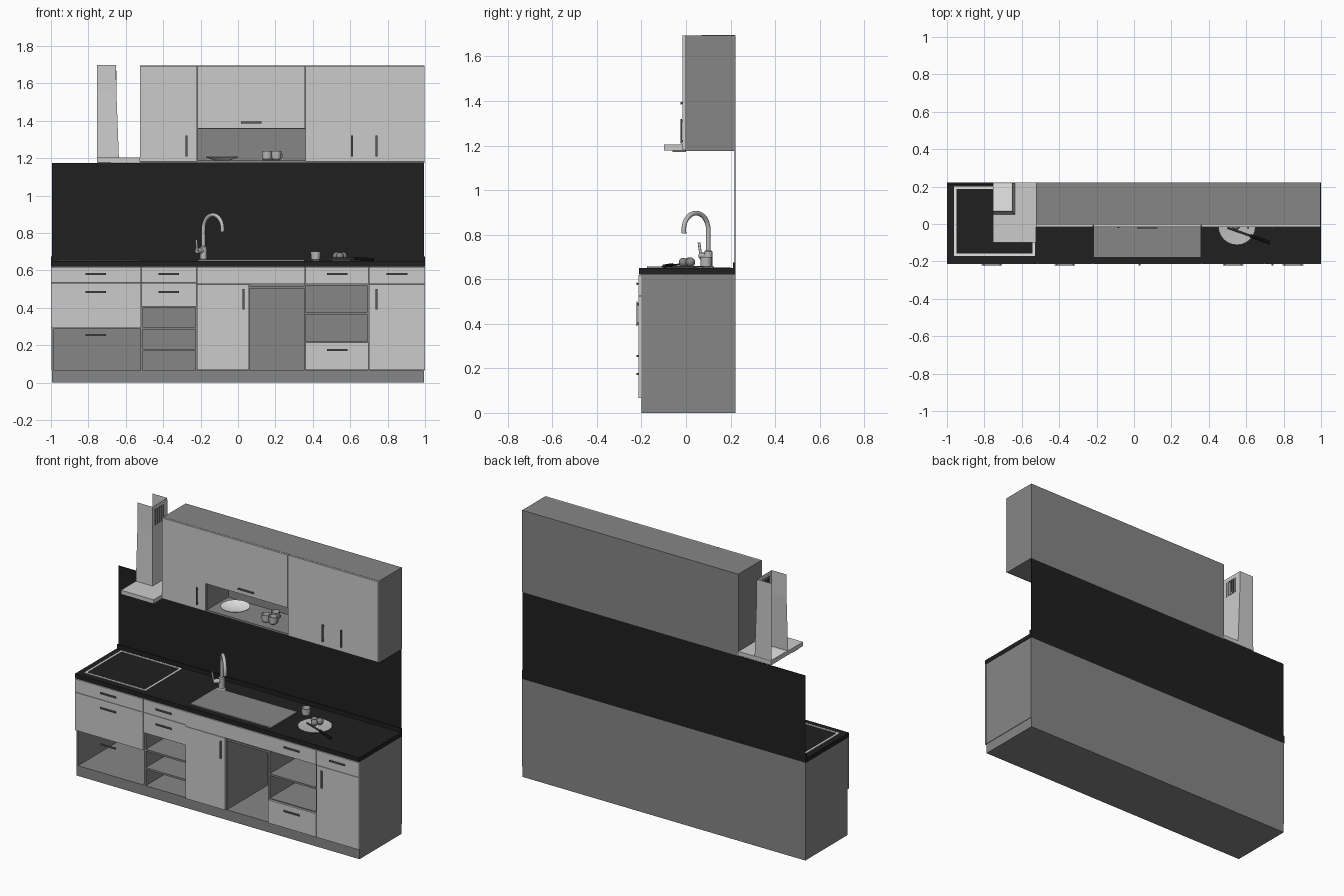
import bpy, bmesh, math
from mathutils import Vector

if "Cube" in bpy.data.objects:
    bpy.data.objects.remove(bpy.data.objects["Cube"])


def mat(name, v):
    m = bpy.data.materials.new(name)
    m.diffuse_color = (v, v, v, 1)
    m.use_nodes = True
    m.node_tree.nodes["Principled BSDF"].inputs["Base Color"].default_value = m.diffuse_color
    return m


LIGHT = mat("light_front", 0.60)
GREY = mat("carcass_grey", 0.24)
BLACK = mat("worktop_black", 0.014)
WHITE = mat("white", 0.85)
STEEL = mat("steel", 0.50)
DARK = mat("handle_dark", 0.10)


def finish(name, bm, m, smooth=False):
    me = bpy.data.meshes.new(name)
    bm.to_mesh(me)
    bm.free()
    ob = bpy.data.objects.new(name, me)
    bpy.context.collection.objects.link(ob)
    me.materials.append(m)
    if smooth:
        bpy.ops.object.select_all(action='DESELECT')
        ob.select_set(True)
        bpy.context.view_layer.objects.active = ob
        bpy.ops.object.shade_smooth_by_angle(angle=math.radians(40))
    return ob


def box(name, x0, x1, y0, y1, z0, z1, m):
    bm = bmesh.new()
    bmesh.ops.create_cube(bm, size=1)
    for v in bm.verts:
        v.co = ((x0 + x1) / 2 + v.co.x * (x1 - x0),
                (y0 + y1) / 2 + v.co.y * (y1 - y0),
                (z0 + z1) / 2 + v.co.z * (z1 - z0))
    return finish(name, bm, m)


def lathe(name, x, y, z, profile, m, n=24):
    bm = bmesh.new()
    rings = [[bm.verts.new((x + r * math.cos(2 * math.pi * i / n),
                            y + r * math.sin(2 * math.pi * i / n), z + h))
              for i in range(n)] for r, h in profile]
    for a, b in zip(rings, rings[1:]):
        for i in range(n):
            j = (i + 1) % n
            bm.faces.new((a[i], a[j], b[j], b[i]))
    bm.faces.new(rings[0][::-1])
    bm.faces.new(rings[-1])
    return finish(name, bm, m, True)


def tube(name, pts, r, m, n=12):
    bm = bmesh.new()
    pts = [Vector(p) for p in pts]
    rings = []
    for k, p in enumerate(pts):
        d = pts[min(k + 1, len(pts) - 1)] - pts[max(k - 1, 0)]
        q = d.to_track_quat('Z', 'Y')
        rings.append([bm.verts.new(p + q @ Vector((r * math.cos(2 * math.pi * i / n),
                     r * math.sin(2 * math.pi * i / n), 0))) for i in range(n)])
    for a, b in zip(rings, rings[1:]):
        # join each vertex to the nearest start so the tube never twists
        s = min(range(n), key=lambda t: (b[t].co - a[0].co).length)
        for i in range(n):
            bm.faces.new((a[i], a[(i + 1) % n], b[(i + 1 + s) % n], b[(i + s) % n]))
    bm.faces.new(rings[0][::-1])
    bm.faces.new(rings[-1])
    bmesh.ops.recalc_face_normals(bm, faces=bm.faces)
    return finish(name, bm, m, True)


def handle(x, z, face, vertical=False):
    w, h = (0.005, 0.055) if vertical else (0.055, 0.005)
    box("handle_bar", x - w, x + w, face - 0.009, face - 0.004, z - h, z + h, DARK)
    for s in (-0.8, 0.8):
        cx, cz = (x, z + s * h) if vertical else (x + s * w, z)
        box("handle_post", cx - 0.004, cx + 0.004, face - 0.005, face, cz - 0.004, cz + 0.004, DARK)


def front(x0, x1, z0, z1, y0, y1):
    g = 0.0012
    box("front_panel", x0 + g, x1 - g, y0, y1, z0 + g, z1 - g, LIGHT)


# ---- lower carcass: plinth, outer panels, dividers, shelves ----
FY, BY = -0.20, 0.222
box("plinth", -0.995, 0.995, FY, BY, 0, 0.065, GREY)
box("base_back", -0.998, 0.998, 0.21, BY, 0.065, 0.622, GREY)
for x0, x1 in ((-0.998, -0.985), (0.985, 0.998), (-0.522, -0.509), (-0.228, -0.216),
               (0.05, 0.062), (0.352, 0.364), (0.69, 0.702)):
    box("base_upright", x0, x1, FY, 0.21, 0.065, 0.622, GREY)
for x0, x1, zs in ((-0.985, -0.522, (0.292,)), (-0.509, -0.228, (0.174, 0.291, 0.406)),
                   (0.062, 0.352, (0.51,)), (0.364, 0.69, (0.214, 0.369, 0.525))):
    for z in zs:
        box("shelf", x0, x1, FY, 0.21, z - 0.006, z + 0.006, GREY)

# ---- lower doors and drawers ----
DY = -0.213
for x0, x1, z0, z1 in ((-1, -0.518, 0.535, 0.62), (-1, -0.518, 0.292, 0.535),
                       (-0.518, -0.22, 0.535, 0.62), (-0.518, -0.22, 0.405, 0.535),
                       (-0.22, 0.36, 0.525, 0.62), (-0.22, 0.06, 0.065, 0.525),
                       (0.36, 0.70, 0.525, 0.62), (0.36, 0.70, 0.065, 0.215),
                       (0.70, 1, 0.525, 0.62), (0.70, 1, 0.065, 0.525)):
    front(x0, x1, z0, z1, DY, FY)
for x, z in ((-0.76, 0.58), (-0.76, 0.485), (-0.76, 0.255), (-0.37, 0.58),
             (-0.37, 0.485), (0.53, 0.58), (0.85, 0.58), (0.53, 0.175)):
    handle(x, z, DY)
for x in (0.03, 0.74):
    handle(x, 0.445, DY, True)

# ---- worktop and splashback ----
box("worktop", -1, 1, -0.21, BY, 0.622, 0.65, BLACK)
box("worktop_lip", -1, 1, 0.21, BY, 0.65, 0.675, BLACK)
box("splashback", -0.995, 0.995, 0.218, BY, 0.675, 1.175, BLACK)

# ---- hob outline ----
HX0, HX1, HY0, HY1, T = -0.963, -0.53, -0.172, 0.20, 0.014
for a, b, c, d in ((HX0, HX1, HY0, HY0 + T), (HX0, HX1, HY1 - T, HY1),
                   (HX0, HX0 + T, HY0 + T, HY1 - T), (HX1 - T, HX1, HY0 + T, HY1 - T)):
    box("hob_frame", a, b, c, d, 0.65, 0.654, WHITE)

# ---- sink plate and tap ----
box("sink_plate", -0.215, 0.355, -0.176, 0.09, 0.65, 0.657, GREY)
TX, TY = -0.185, 0.10
lathe("tap_base", TX, TY, 0.65, [(0.026, 0), (0.026, 0.006), (0.018, 0.01), (0.018, 0.075), (0.012, 0.08)], STEEL)
R, d = 0.075, Vector((0.68, -0.733, 0))
path = [(TX, TY, 0.72), (TX, TY, 0.78)]
for i in range(17):
    a = math.pi - i * math.pi * 1.07 / 16
    p = Vector((TX, TY, 0.822)) + d * (R + R * math.cos(a))
    path.append((p.x, p.y, 0.822 + R * math.sin(a)))
tube("tap_spout", path, 0.0105, STEEL)
tube("tap_lever_hub", [(TX, TY, 0.705), (TX - 0.035, TY - 0.035, 0.705)], 0.014, STEEL)
tube("tap_lever", [(TX - 0.033, TY - 0.033, 0.705), (TX - 0.038, TY - 0.042, 0.765)], 0.006, STEEL)

# ---- upper cabinets ----
UY, UD = -0.005, -0.015
box("wall_left_cabinet", -0.524, -0.215, UY, BY, 1.175, 1.695, GREY)
box("wall_right_cabinet", 0.36, 0.997, UY, BY, 1.175, 1.695, GREY)
box("wall_middle_cabinet", -0.215, 0.36, UY, BY, 1.357, 1.695, GREY)
box("niche_floor", -0.215, 0.36, UY, BY, 1.175, 1.187, GREY)
box("niche_back", -0.215, 0.36, 0.21, BY, 1.187, 1.357, GREY)
front(-0.525, -0.218, 1.18, 1.695, UD, UY)
front(-0.218, 0.36, 1.357, 1.695, UD, UY)
front(0.36, 0.998, 1.18, 1.695, UD, UY)
handle(0.07, 1.39, UD)
for x in (-0.275, 0.61, 0.74):
    handle(x, 1.265, UD, True)

# ---- extractor hood: flat plate and open-sided chimney ----
box("hood_plate", -0.755, -0.525, -0.098, BY, 1.178, 1.204, LIGHT)
box("hood_lamp", -0.75, -0.68, -0.06, 0.0, 1.172, 1.178, GREY)
box("hood_inner_floor", -0.754, -0.655, 0.075, 0.215, 1.204, 1.207, WHITE)
bm = bmesh.new()
rows = [[bm.verts.new((x, y, z)) for x, y in ((-0.755, yf), (xr, yf), (xr, 0.22), (-0.755, 0.22))]
        for z, xr, yf in ((1.204, -0.637, 0.052), (1.55, -0.65, 0.068), (1.697, -0.652, 0.07))]
for a, b in zip(rows, rows[1:]):
    for i in range(3):
        bm.faces.new((a[i], a[i + 1], b[i + 1], b[i]))
finish("hood_chimney", bm, LIGHT)
for i in range(5):
    y = 0.09 + i * 0.02
    box("hood_vent_slot", -0.653, -0.649, y, y + 0.014, 1.57, 1.67, DARK)

# ---- crockery ----
DISH = [(0.04, 0), (0.06, 0.004), (0.1, 0.014), (0.1, 0.017), (0.058, 0.008), (0.01, 0.007)]
CUP = [(0.016, 0), (0.024, 0.008), (0.027, 0.05), (0.024, 0.05), (0.021, 0.01), (0.004, 0.008)]
lathe("counter_plate", 0.55, -0.012, 0.65, [(r, h * 0.6) for r, h in DISH], STEEL)
lathe("counter_cup", 0.415, 0.09, 0.65, CUP, STEEL)
lathe("niche_plate", -0.085, 0.095, 1.187, [(r * 0.86, h * 1.3) for r, h in DISH], WHITE)
for x, y in ((0.155, 0.06), (0.205, 0.06), (0.18, 0.12)):
    lathe("niche_cup", x, y, 1.187, CUP, STEEL)
    tube("cup_ear", [(x + 0.022, y, 1.225), (x + 0.034, y, 1.22), (x + 0.034, y, 1.208), (x + 0.022, y, 1.202)], 0.003, STEEL, 6)
# fruit on the counter plate
for x, y, r in ((0.527, 0.015, 0.021), (0.562, 0.02, 0.021), (0.545, -0.012, 0.02)):
    lathe("fruit", x, y, 0.656 + r, [(r * math.sin(t * math.pi / 10) + 1e-4, -r * math.cos(t * math.pi / 10))
                                     for t in range(11)], GREY, 16)
# knife lying across the plate
tube("knife_handle", [(0.62, -0.062, 0.664), (0.725, -0.10, 0.658)], 0.008, BLACK, 8)
tube("knife_blade", [(0.50, -0.02, 0.666), (0.62, -0.062, 0.664)], 0.005, DARK, 6)
